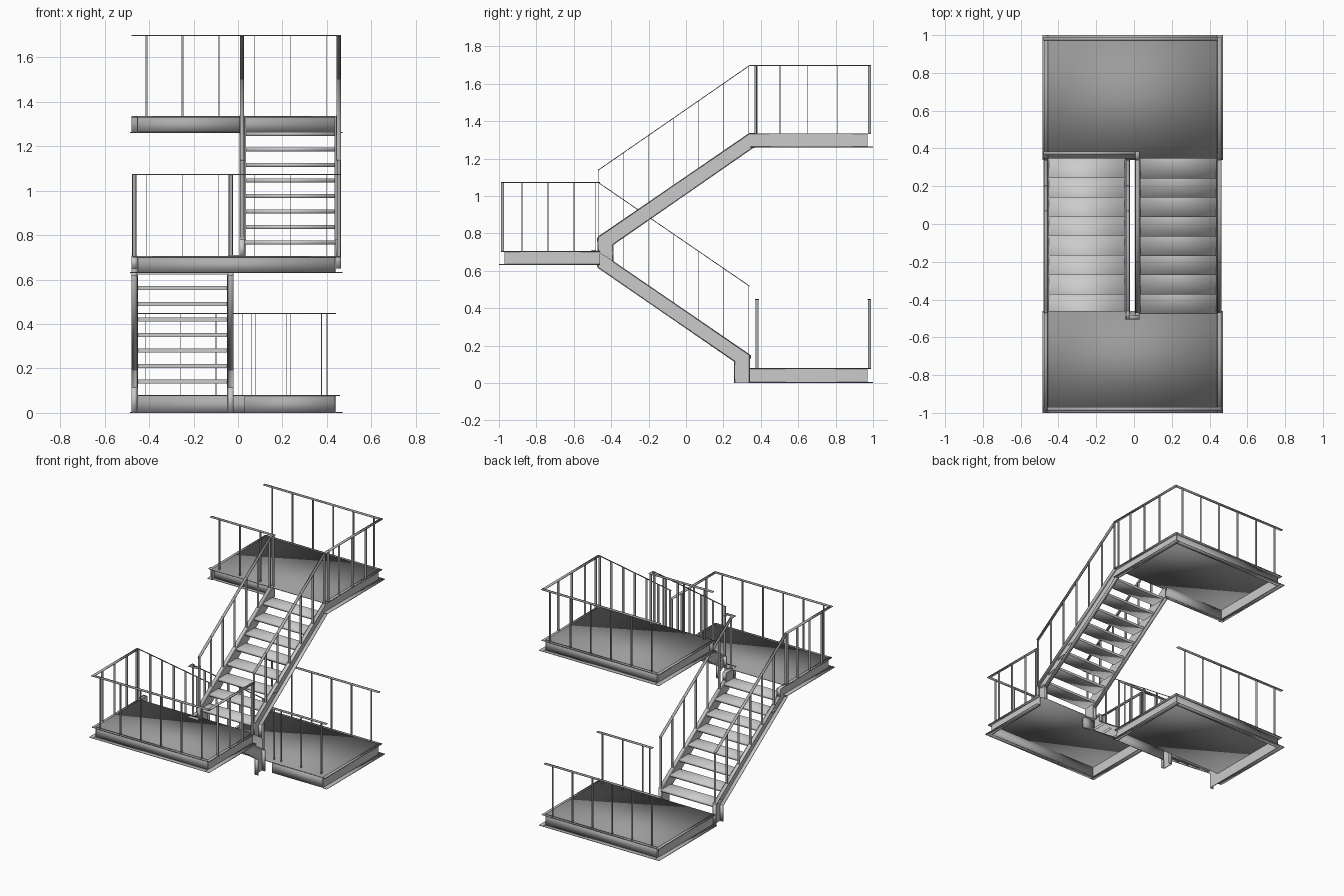
import bpy, bmesh
from mathutils import Vector

if "Cube" in bpy.data.objects:
    bpy.data.objects.remove(bpy.data.objects["Cube"])

XL, XR = -0.455, 0.44          # outer web planes
IL, IR = -0.045, 0.03          # inner web planes
T = 0.005                      # plate thickness


def grey(name, v):
    m = bpy.data.materials.new(name)
    m.diffuse_color = (v, v, v, 1)
    m.use_nodes = True
    m.node_tree.nodes["Principled BSDF"].inputs["Base Color"].default_value = m.diffuse_color
    return m


PLATE = grey("plate_steel", 0.33)
FRAME = grey("frame_steel", 0.42)


class Part:
    """Collects prisms into one mesh object."""
    def __init__(self, name, mat=None):
        self.name, self.mat, self.bm = name, mat, bmesh.new()

    def prism(self, pts, offset, smooth=True):
        a = [self.bm.verts.new(p) for p in pts]
        b = [self.bm.verts.new(Vector(p) + Vector(offset)) for p in pts]
        n = len(a)
        fs = [self.bm.faces.new(a), self.bm.faces.new(b[::-1])]
        for i in range(n):
            j = (i + 1) % n
            fs.append(self.bm.faces.new((a[i], b[i], b[j], a[j])))
        for f in fs:
            f.smooth = smooth

    def box(self, x0, x1, y0, y1, z0, z1, smooth=True):
        self.prism([(x0, y0, z0), (x1, y0, z0), (x1, y1, z0), (x0, y1, z0)],
                   (0, 0, z1 - z0), smooth)

    def done(self):
        bmesh.ops.recalc_face_normals(self.bm, faces=self.bm.faces)
        me = bpy.data.meshes.new(self.name)
        self.bm.to_mesh(me)
        self.bm.free()
        if self.mat:
            me.materials.append(self.mat)
        ob = bpy.data.objects.new(self.name, me)
        bpy.context.collection.objects.link(ob)


def landing(name, y_open, y_end, z0, z1):
    """Top plate, plain side webs, and a frame of outward flanges."""
    s = 1 if y_end > y_open else -1
    ys = lambda a, b: (min(a, b), max(a, b))
    p = Part(name + "_plate", PLATE)
    p.box(XL, XR, *ys(y_open, y_end), z1 - T, z1)
    p.done()
    p = Part(name + "_side_webs")
    p.box(XL, XL + T, *ys(y_open, y_end), z0, z1 - T, False)
    p.box(XR - T, XR, *ys(y_open, y_end), z0, z1 - T, False)
    p.done()
    p = Part(name + "_frame", FRAME)
    p.box(XL, XR, *ys(y_end - s * T, y_end), z0, z1 - T)
    for z, out in ((z0, 0.03), (z1 - T, 0.018)):
        p.box(XL - out, XL, *ys(y_open, y_end + s * out), z, z + T)
        p.box(XR, XR + out, *ys(y_open, y_end + s * out), z, z + T)
        p.box(XL, XR, *ys(y_end, y_end + s * out), z, z + T)
    return p


# Landings
p = landing("lower_landing", 0.34, 0.97, 0, 0.08)
p.box(IR, XR, 0.345, 0.345 + T, 0, 0.075)
p.done()
p = landing("middle_landing", -0.46, -0.97, 0.63, 0.705)
p.box(IL, IR, -0.505, -0.48, 0.63, 0.71)      # joins the inner stringers
p.done()
p = landing("upper_landing", 0.346, 0.97, 1.26, 1.335)
p.box(XL - 0.025, IR, 0.375, 0.375 + T, 1.26, 1.33)
for z in (1.26, 1.335 - T):
    p.box(XL - 0.025, IR, 0.352, 0.378, z, z + T)
p.done()

# Stringers: flat web plus flanges along upper and lower edge
LOW_TOP = [(0.34, 0), (0.34, 0.15), (-0.39, 0.65), (-0.39, 0.705), (-0.47, 0.705)]
LOW_BOT = [(0.26, 0), (0.26, 0.115), (-0.47, 0.617), (-0.47, 0.63)]
UP_TOP = [(-0.47, 0.70), (-0.47, 0.78), (0.34, 1.335), (0.37, 1.335)]
UP_BOT = [(-0.39, 0.65), (-0.39, 0.74), (0.36, 1.26), (0.37, 1.26)]


def stringer(name, x, side, top, bot):
    p = Part(name)
    p.prism([(x, y, z) for y, z in top + bot[::-1]], (-side * T, 0, 0), False)
    for line in (top, bot):
        for (y0, z0), (y1, z1) in zip(line, line[1:]):
            d = Vector((y1 - y0, z1 - z0)).normalized() * (T / 2)
            ny, nz = -d.y, d.x
            p.prism([(x, y0 + ny, z0 + nz), (x, y1 + ny, z1 + nz),
                     (x, y1 - ny, z1 - nz), (x, y0 - ny, max(0, z0 - nz))],
                    (side * 0.024, 0, 0))
    p.done()


stringer("lower_outer_stringer", XL, -1, LOW_TOP, LOW_BOT)
stringer("lower_inner_stringer", IL, 1, LOW_TOP, LOW_BOT)
stringer("upper_inner_stringer", IR, -1, UP_TOP, UP_BOT)
stringer("upper_outer_stringer", XR, 1, UP_TOP, UP_BOT)


# Treads: smooth edged steps, crisp along the back edge
def treads(name, x0, x1, y_start, s, z_base):
    p = Part(name)
    for k in range(8):
        ya = y_start + s * 0.1025 * k
        yb = ya + s * 0.1025
        z = z_base + 0.07 * (k + 1)
        lo, hi = min(ya, yb) - 0.016, max(ya, yb) - 0.012
        p.box(x0, x1, lo, hi, z - 0.018, z)
        back = hi if s > 0 else lo
        for e in p.bm.edges:
            if all(abs(v.co.y - back) < 1e-5 for v in e.verts):
                e.smooth = False
    p.done()


treads("lower_treads", XL, IL, 0.36, -1, 0.08)
treads("upper_treads", IR, XR, -0.46, 1, 0.705)


# Railings: flat handrail on flat bar posts
def railing(name, runs):
    """Each run: start, end, post height, fractions along the run for posts."""
    p = Part(name, FRAME)
    for a, b, h, posts in runs:
        a, b = Vector(a), Vector(b)
        d = Vector((b.x - a.x, b.y - a.y, 0)).normalized()
        n = Vector((-d.y, d.x, 0))
        w = n * 0.010
        p.prism([a - w, b - w, b + w, a + w], (0, 0, -0.005))
        for f in posts:
            c = a.lerp(b, f)
            q, t = n * 0.008, d * 0.0015
            p.prism([c - q - t, c + q - t, c + q + t, c - q + t], (0, 0, -h), False)
    p.done()


def even(n, m=0.02):
    return [m + (1 - 2 * m) * i / (n - 1) for i in range(n)]


RL, RR, RIL, RIR = -0.467, 0.453, -0.033, 0.018   # rail centre lines
SIX = [0.07 + 0.172 * i for i in range(6)]
FLIGHT = even(7, 0.005)

railing("lower_landing_back_rail", [((-0.48, 0.98, 0.45), (0.44, 0.98, 0.45), 0.37, SIX)])
railing("lower_landing_front_rail", [((0.0, 0.38, 0.45), (0.44, 0.38, 0.45), 0.37,
                                      [0.05, 0.18, 0.54, 0.91])])
for name, x in (("lower_outer_rail", RL), ("lower_inner_rail", RIL)):
    railing(name, [((x, 0.34, 0.52), (x, -0.47, 1.075), 0.37, FLIGHT)])
for name, x in (("upper_inner_rail", RIR), ("upper_outer_rail", RR)):
    railing(name, [((x, -0.47, 1.14), (x, 0.34, 1.70), 0.363, FLIGHT)])
SIDE = [0.03, 0.25, 0.52, 0.79]
railing("middle_landing_rail", [
    ((RL, -0.47, 1.075), (RL, -0.985, 1.075), 0.37, SIDE),
    ((-0.478, -0.98, 1.075), (0.463, -0.98, 1.075), 0.37, SIX),
    ((RR, -0.47, 1.075), (RR, -0.985, 1.075), 0.37, SIDE)])
railing("inner_turn_rail", [
    ((RIL, -0.46, 1.075), (RIL, -0.505, 1.075), 0.37, []),
    ((-0.043, -0.495, 1.075), (0.028, -0.495, 1.075), 0.01, []),
    ((RIR, -0.505, 1.075), (RIR, -0.46, 1.075), 0.37, [])])
railing("upper_landing_rail", [
    ((RR, 0.34, 1.70), (RR, 0.99, 1.70), 0.366, [0.06, 0.25, 0.48, 0.72]),
    ((RR + 0.01, 0.98, 1.70), (-0.48, 0.98, 1.70), 0.366, SIX),
    ((RIR, 0.34, 1.70), (RIR, 0.385, 1.70), 0.366, [0.8]),
    ((0.028, 0.375, 1.70), (-0.48, 0.375, 1.70), 0.366, [0.22, 0.54, 0.86])])
